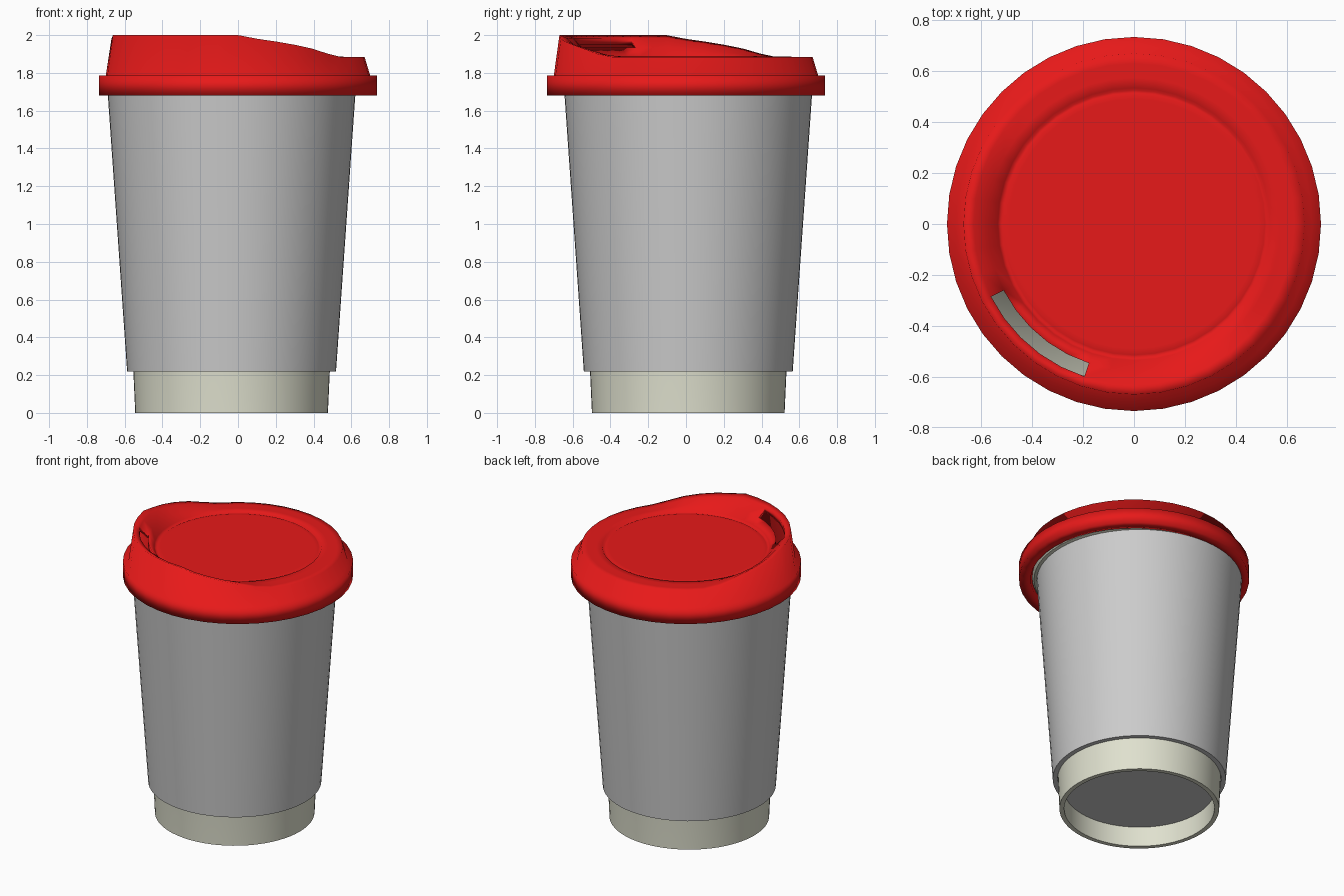
import bpy, bmesh, math

if "Cube" in bpy.data.objects:
    bpy.data.objects.remove(bpy.data.objects["Cube"])

CUP = (-0.034, 0.012, 0)   # the cup sits slightly off the lid's axis


def material(name, rgb):
    m = bpy.data.materials.new(name)
    m.diffuse_color = (*rgb, 1)
    m.use_nodes = True
    m.node_tree.nodes["Principled BSDF"].inputs["Base Color"].default_value = m.diffuse_color
    return m


red = material("red_plastic", (0.8, 0.01, 0.01))
cream = material("cream_card", (0.74, 0.75, 0.62))


def finish(bm, name, mat=None, loc=(0, 0, 0), angle=None):
    bmesh.ops.recalc_face_normals(bm, faces=bm.faces)
    me = bpy.data.meshes.new(name)
    bm.to_mesh(me)
    bm.free()
    ob = bpy.data.objects.new(name, me)
    bpy.context.collection.objects.link(ob)
    ob.location = loc
    if mat:
        me.materials.append(mat)
    bpy.ops.object.select_all(action='DESELECT')
    ob.select_set(True)
    bpy.context.view_layer.objects.active = ob
    if angle is None:
        bpy.ops.object.shade_smooth()
    else:
        bpy.ops.object.shade_smooth_by_angle(angle=math.radians(angle))
    return ob


def ring(bm, r, z, n):
    """Ring of n vertices; z may be a number or a function of the index."""
    return [bm.verts.new((r * math.cos(math.tau * i / n), r * math.sin(math.tau * i / n),
                          z(i) if callable(z) else z)) for i in range(n)]


def bridge(bm, a, b, skip=()):
    n = len(a)
    for i in range(n):
        if i not in skip:
            j = (i + 1) % n
            bm.faces.new((a[i], a[j], b[j], b[i]))


def lathe(name, profile, mat=None, n=64, cap=False, closed=False):
    bm = bmesh.new()
    rings = [ring(bm, r, z, n) for r, z in profile]
    for a, b in zip(rings, rings[1:]):
        bridge(bm, a, b)
    if closed:
        bridge(bm, rings[-1], rings[0])
    if cap:
        bm.faces.new(rings[-1])
    return finish(bm, name, mat, CUP, 35)


# Cream cup: foot, wall, rolled lip, inside wall and floor
lathe("cup", [(0.48, 0.14), (0.48, 0.0), (0.51, 0.0), (0.52, 0.22), (0.64, 1.68),
              (0.672, 1.688), (0.685, 1.705), (0.672, 1.722), (0.64, 1.725),
              (0.63, 1.70), (0.50, 0.17)], cream, cap=True)

# Grey underside disc recessed in the foot
lathe("cup_base", [(0.482, 0.15), (0.482, 0.14)], cap=True)

# Grey sleeve
lathe("sleeve", [(0.522, 0.22), (0.553, 0.22), (0.655, 1.68), (0.641, 1.68)], closed=True)

# Lid: 40 sided, raised on one side with a drinking slot
N = 40
LOW = 1.885
RAMP = [2.0, 1.98, 1.965, 1.948, 1.928, 1.902, LOW]
SLOT = range(23, 28)


def height(share, drop=0.0):
    """Crest height around the lid, scaled by share of the raised amount."""
    def z(i):
        d = max(0, math.ceil(abs((i - 25.5 + N / 2) % N - N / 2) - 4.5))
        return LOW + (RAMP[min(d, 6)] - LOW) * share - drop
    return z


bm = bmesh.new()
profile = [
    (0.66, 1.68), (0.735, 1.68), (0.735, 1.785), (0.70, 1.785),       # rim
    (0.67, height(1)), (0.63, height(0.86)), (0.575, height(0.42)),   # shoulder
    (0.535, 1.886), (0.525, 1.872), (0.515, 1.877), (0.49, 1.877),    # groove and disc
    (0.49, 1.85), (0.575, height(0.42, 0.035)), (0.63, height(0.86, 0.035)),
    (0.65, height(0.9, 0.035))]                                       # underside
R = [ring(bm, r, z, N) for r, z in profile]
for k in range(len(R)):
    if k != 10:
        bridge(bm, R[k], R[(k + 1) % len(R)], SLOT if k in (5, 12) else ())
bm.faces.new(R[10])
bm.faces.new(R[11])

# Slot walls
for top, under in ((R[5], R[13]), (R[6], R[12])):
    for i in SLOT:
        bm.faces.new((top[i], top[i + 1], under[i + 1], under[i]))
for i in (SLOT[0], SLOT[-1] + 1):
    bm.faces.new((R[5][i], R[6][i], R[12][i], R[13][i]))
finish(bm, "lid", red)
